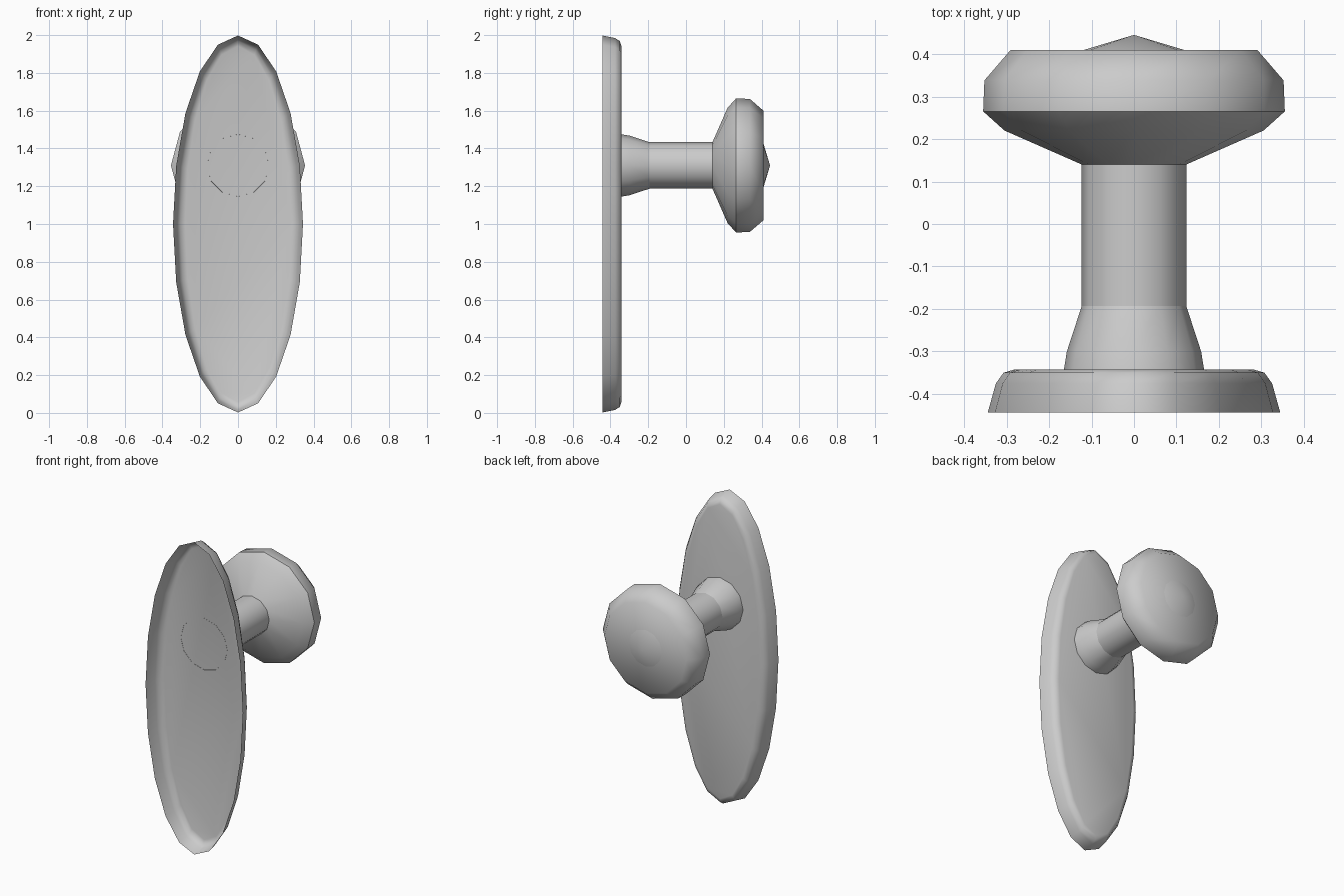
import bpy
import bmesh
import math

if "Cube" in bpy.data.objects:
    bpy.data.objects.remove(bpy.data.objects["Cube"], do_unlink=True)

# One plain metal colour
metal = bpy.data.materials.new("grey metal")
metal.use_nodes = True
GREY = (0.6, 0.6, 0.6, 1.0)
metal.diffuse_color = GREY
metal.node_tree.nodes["Principled BSDF"].inputs["Base Color"].default_value = GREY


def loft(name, rings, sides, centre_z, cap=False, sharp=()):
    """Skin elliptical rings (x radius, z radius, y) along the y axis.
    A zero radius closes to a point; sharp lists ring numbers with hard edges."""
    bm = bmesh.new()
    loops = []
    for rx, rz, y in rings:
        if rx == 0:
            loops.append([bm.verts.new((0, y, centre_z))] * sides)
            continue
        angles = [2 * math.pi * i / sides for i in range(sides)]
        loops.append([bm.verts.new((rx * math.cos(a), y, centre_z + rz * math.sin(a)))
                      for a in angles])
    for low, high in zip(loops, loops[1:]):
        for i in range(sides):
            j = (i + 1) % sides
            corners = [low[j], low[i], high[i], high[j]]
            bm.faces.new(list(dict.fromkeys(corners)))
    if cap:
        bm.faces.new(loops[-1][::-1])
    for face in bm.faces:
        face.smooth = True
    for k in sharp:
        for i in range(sides):
            edge = bm.edges.get((loops[k][i], loops[k][(i + 1) % sides]))
            edge.smooth = False
    mesh = bpy.data.meshes.new(name)
    bm.to_mesh(mesh)
    bm.free()
    mesh.materials.append(metal)
    obj = bpy.data.objects.new(name, mesh)
    bpy.context.collection.objects.link(obj)
    return obj


def turned(name, profile, **options):
    """Round part on the knob axis from (radius, y) points."""
    return loft(name, [(r, r, y) for r, y in profile], 12, 1.31, **options)


# Oval backplate: a thin shell, open on the front
loft("backplate", [(0.344, 0.998, -0.443), (0.325, 0.984, -0.375),
                   (0.307, 0.968, -0.35), (0.28, 0.942, -0.342)],
     20, 1.0, cap=True)

# Flared collar, shaft and knob
turned("collar", [(0.165, -0.343), (0.158, -0.30), (0.123, -0.193)])
turned("shaft", [(0.123, -0.193), (0.123, 0.14)])
turned("knob", [(0.123, 0.14), (0.305, 0.22), (0.355, 0.265),
                (0.352, 0.338), (0.29, 0.41)], cap=True, sharp=(2,))

# Low pointed boss on the end of the knob
turned("knob_boss", [(0.12, 0.409), (0, 0.445)])
